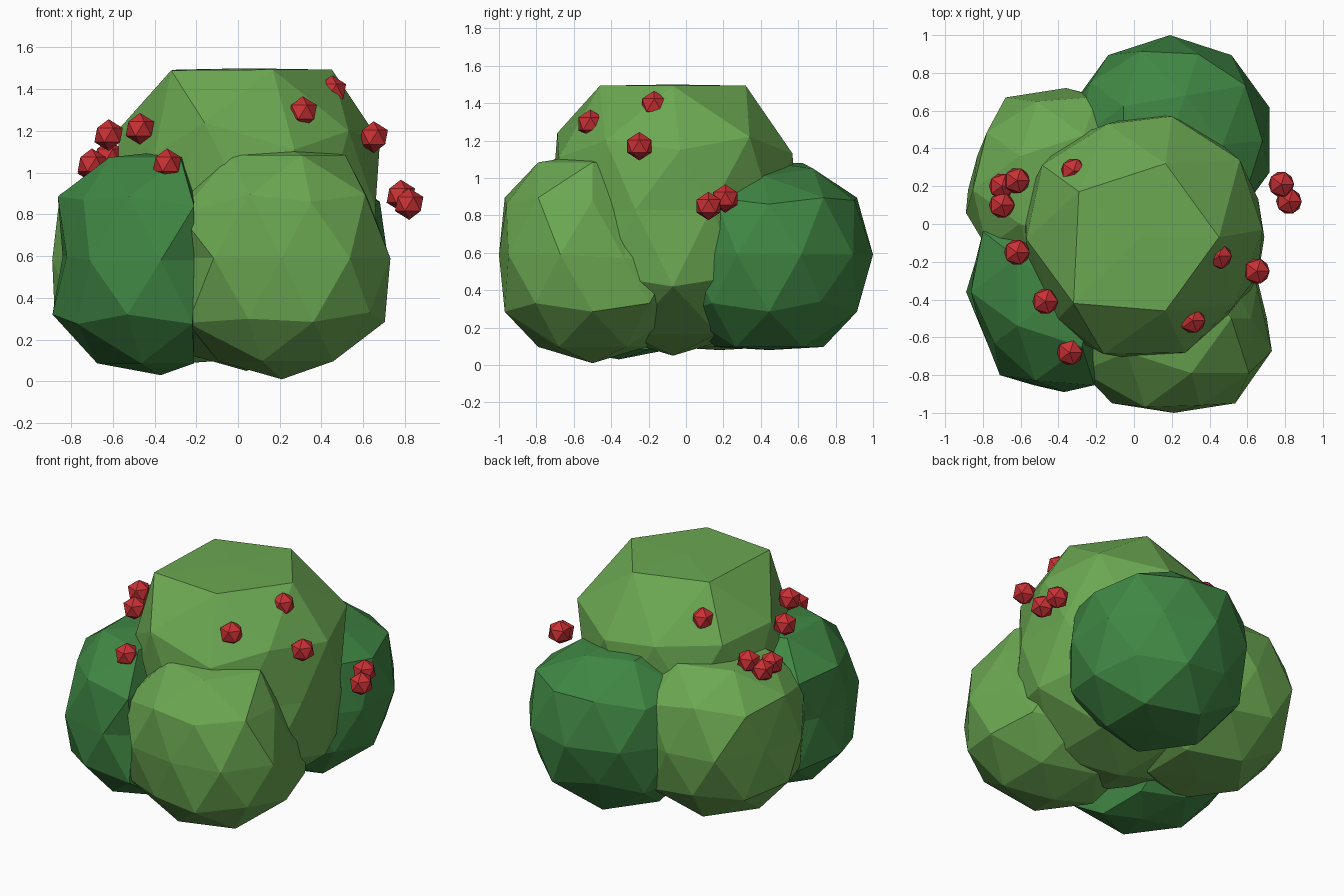
import bpy
from math import hypot
from mathutils import Vector

cube = bpy.data.objects.get("Cube")
if cube:
    bpy.data.objects.remove(cube, do_unlink=True)


def material(name, rgb):
    mat = bpy.data.materials.new(name)
    mat.use_nodes = True
    color = (*rgb, 1.0)
    mat.diffuse_color = color
    bsdf = next(n for n in mat.node_tree.nodes if n.type == 'BSDF_PRINCIPLED')
    bsdf.inputs["Base Color"].default_value = color
    return mat


light_green = material("light leaf green", (0.147, 0.39, 0.084))
dark_green = material("dark leaf green", (0.051, 0.243, 0.058))
berry_red = material("berry red", (0.58, 0.03, 0.035))


def ball(name, center, radius, mat, detail):
    """Faceted ball."""
    bpy.ops.mesh.primitive_ico_sphere_add(subdivisions=detail, radius=radius, location=center)
    obj = bpy.context.object
    obj.name = name
    obj.data.materials.append(mat)
    return obj


def foliage(name, center, radius, mat, girth, x=(-1, 1), y=(-1, 1), z=(-1, 1), dents=()):
    """Ball pressed in to a girth and local limits, with corners moved to the dents."""
    obj = ball(name, center, radius, mat, 2)
    verts = obj.data.vertices
    for v in verts:
        across = hypot(v.co.x, v.co.y)
        if across > girth:
            v.co.x *= girth / across
            v.co.y *= girth / across
        for axis, (low, high) in enumerate((x, y, z)):
            v.co[axis] = min(max(v.co[axis], low), high)
    for dent in dents:
        target = Vector(dent) - Vector(center)
        nearest = min(verts, key=lambda v: (v.co - target).length)
        nearest.co = target


# Main foliage mass with a flat crown
foliage("main_foliage", (0.04, -0.07, 0.83), 0.78, light_green, 0.65, z=(-0.78, 0.67),
        dents=[(-0.32, -0.42, 1.49), (0.2, 0.57, 1.13), (-0.14, 0.53, 1.16),
               (-0.4, -0.5, 1.09), (-0.57, -0.08, 1.21), (0.27, -0.68, 1.11),
               (0.53, -0.43, 1.2), (0.68, -0.03, 1.15), (0.56, 0.34, 1.22)])

# Side lobes around the base
foliage("front_foliage", (0.21, -0.5, 0.59), 0.58, light_green, 0.555,
        x=(-0.5, 0.52), y=(-0.5, 0.5), z=(-0.59, 0.54),
        dents=[(-0.28, -0.78, 0.8), (-0.24, -0.79, 0.28), (0.62, -0.5, 0.88),
               (0.5, -0.3, 0.88), (0.65, -0.33, 0.57), (0.05, -0.94, 0.3),
               (0.35, -0.96, 0.86)])
foliage("front_right_foliage", (-0.37, -0.36, 0.58), 0.58, dark_green, 0.545,
        x=(-0.53, 0.16), y=(-0.53, 0.4), z=(-0.55, 0.52),
        dents=[(-0.82, -0.52, 0.6), (-0.84, -0.2, 0.6), (-0.71, -0.8, 0.58),
               (-0.74, -0.63, 0.87), (-0.8, -0.04, 0.87)])
foliage("back_right_foliage", (-0.36, 0.18, 0.59), 0.58, light_green, 0.56,
        x=(-0.53, 0.53), y=(-0.53, 0.54), z=(-0.51, 0.47),
        dents=[(-0.83, 0.36, 0.59), (-0.89, 0.06, 0.58), (-0.68, 0.67, 0.59)])
foliage("back_foliage", (0.19, 0.445, 0.59), 0.58, dark_green, 0.555,
        x=(-0.53, 0.53), z=(-0.51, 0.49),
        dents=[(0.27, 0.68, 1.05), (0.34, 0.9, 0.88), (0.03, 0.88, 0.34),
               (0.58, 0.72, 0.34), (0.47, 0.42, 1.01), (0.68, 0.44, 0.86)])

# Berries scattered over the foliage
berries = [
    (-0.70, 0.10, 1.04), (-0.70, 0.20, 1.03), (-0.62, 0.23, 1.08),
    (-0.62, -0.15, 1.18), (-0.47, -0.41, 1.21), (-0.34, -0.68, 1.04),
    (0.31, -0.51, 1.29), (0.65, -0.25, 1.17), (0.45, -0.17, 1.39),
    (-0.32, 0.28, 1.30), (0.78, 0.21, 0.89), (0.82, 0.12, 0.85),
]
for i, spot in enumerate(berries, 1):
    ball(f"berry_{i}", spot, 0.076, berry_red, 1)
